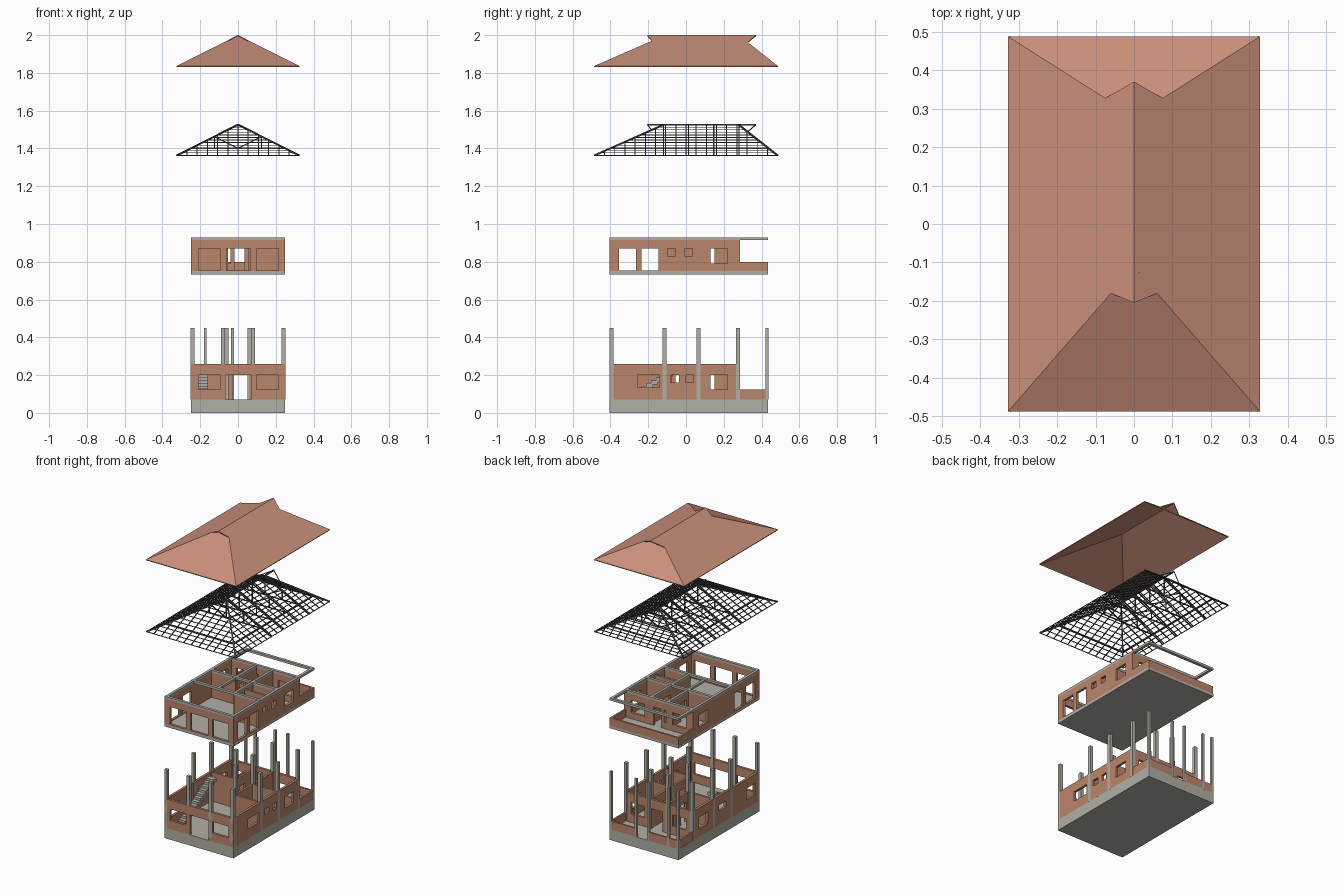
import bpy, bmesh
from mathutils import Vector

if "Cube" in bpy.data.objects:
    bpy.data.objects.remove(bpy.data.objects["Cube"])


def material(name, r, g, b):
    m = bpy.data.materials.new(name)
    m.diffuse_color = (r, g, b, 1)
    m.use_nodes = True
    m.node_tree.nodes["Principled BSDF"].inputs["Base Color"].default_value = m.diffuse_color
    return m


BRICK = material("brick", 0.50, 0.24, 0.15)
TILE = material("roof_tile", 0.60, 0.28, 0.20)
CONCRETE = material("concrete", 0.45, 0.43, 0.38)
STEEL = material("dark_steel", 0.08, 0.08, 0.085)


def finish(name, bm, mat):
    me = bpy.data.meshes.new(name)
    bmesh.ops.recalc_face_normals(bm, faces=bm.faces)
    bm.to_mesh(me)
    bm.free()
    ob = bpy.data.objects.new(name, me)
    me.materials.append(mat)
    bpy.context.collection.objects.link(ob)
    return ob


def add_box(bm, x0, x1, y0, y1, z0, z1):
    for v in bmesh.ops.create_cube(bm, size=1)["verts"]:
        v.co = Vector((x1 if v.co.x > 0 else x0, y1 if v.co.y > 0 else y0, z1 if v.co.z > 0 else z0))


def boxes(name, items, mat):
    bm = bmesh.new()
    for b in items:
        add_box(bm, *b)
    return finish(name, bm, mat)


def wall(name, axis, c, a0, a1, z0, z1, holes=(), t=0.016):
    """Wall along an axis at position c; each hole is (start, end, bottom, top)."""
    us = sorted({a0, a1, *[h[0] for h in holes], *[h[1] for h in holes]})
    zs = sorted({z0, z1, *[h[2] for h in holes], *[h[3] for h in holes]})
    bm = bmesh.new()
    grid = {}
    for i, u in enumerate(us):
        for j, z in enumerate(zs):
            grid[i, j] = bm.verts.new((u, c, z) if axis == "x" else (c, u, z))
    for i in range(len(us) - 1):
        for j in range(len(zs) - 1):
            u, z = (us[i] + us[i + 1]) / 2, (zs[j] + zs[j + 1]) / 2
            if not any(h[0] < u < h[1] and h[2] < z < h[3] for h in holes):
                bm.faces.new((grid[i, j], grid[i + 1, j], grid[i + 1, j + 1], grid[i, j + 1]))
    ob = finish(name, bm, BRICK)
    mod = ob.modifiers.new("thickness", "SOLIDIFY")
    mod.thickness, mod.offset = t, 0
    return ob


def struts(name, segs, w):
    bm = bmesh.new()
    for p, q in segs:
        p, q = Vector(p), Vector(q)
        d = q - p
        if d.length < 0.004:
            continue
        rot = d.to_track_quat("Z", "Y")
        for v in bmesh.ops.create_cube(bm, size=1)["verts"]:
            v.co = (p + q) / 2 + rot @ Vector((v.co.x * w, v.co.y * w, v.co.z * d.length))
    return finish(name, bm, STEEL)


Y0, YB, Y1 = -0.405, 0.285, 0.435   # front, back wall, terrace edge

# ---- ground floor ----
boxes("foundation_slab", [(-0.25, 0.25, Y0, Y1, 0, 0.07)], CONCRETE)
Z0, Z1, ZT = 0.07, 0.26, 0.20
W = lambda a, b, s=0.125: (a, b, s, ZT)
wall("ground_front_wall", "x", Y0 + 0.008, -0.25, 0.25, Z0, Z1,
     [W(-0.21, -0.095), W(-0.065, 0.07, Z0), W(0.097, 0.215)])
wall("ground_back_wall", "x", YB - 0.008, -0.25, 0.25, Z0, Z1,
     [W(-0.20, -0.10), W(-0.03, 0.05, Z0), W(0.10, 0.20)])
wall("ground_right_wall", "y", 0.242, Y0 + 0.016, YB - 0.016, Z0, Z1,
     [W(-0.256, -0.14, 0.135), W(-0.08, -0.037, 0.16), W(0, 0.04, 0.16), W(0.13, 0.22)])
wall("ground_left_wall", "y", -0.242, Y0 + 0.016, YB - 0.016, Z0, Z1,
     [W(-0.36, -0.27), W(-0.055, 0.013, 0.16), W(0.13, 0.22)])
wall("ground_cross_wall_right", "x", -0.12, 0.06, 0.234, Z0, Z1, t=0.014)
wall("ground_middle_wall", "x", 0.065, -0.234, -0.06, Z0, Z1, t=0.014)
wall("ground_middle_wall_right", "x", 0.065, 0.06, 0.234, Z0, Z1, t=0.014)
wall("ground_hall_wall_right", "y", 0.06, -0.12, YB - 0.016, Z0, Z1,
     [W(-0.075, 0.0, Z0), W(0.09, 0.15, Z0)], t=0.014)
wall("ground_hall_wall_left", "y", -0.06, 0.065, YB - 0.016, Z0, Z1, [W(0.09, 0.15, Z0)], t=0.014)
for s in (-1, 1):
    wall("ground_terrace_side", "y", s * 0.243, YB, Y1 - 0.012, Z0, 0.125, t=0.012)
wall("ground_terrace_left", "x", Y1 - 0.006, -0.249, -0.035, Z0, 0.125, t=0.012)
wall("ground_terrace_right", "x", Y1 - 0.006, 0.06, 0.249, Z0, 0.125, t=0.012)

# columns on a grid, thinner along the terrace
cols = [(x, -0.3945, 0.0105) for x in (-0.2405, -0.08, 0.08, 0.2405)]
cols += [(x, y, 0.0105) for x in (-0.2405, -0.062, 0.062, 0.2405) for y in (-0.115, 0.067, 0.2755)]
cols += [(x, 0.428, 0.0075) for x in (-0.243, -0.173, -0.03, 0.062, 0.243)]
boxes("columns", [(x - r, x + r, y - r, y + r, Z0, 0.45) for x, y, r in cols
                  if (x, y) != (-0.062, -0.115)], CONCRETE)

# staircase
N = 13
boxes("staircase", [(-0.212, -0.16, -0.34 + i * 0.026, -0.305 + i * 0.026,
                     Z0 + i * 0.0146 - (0.008 if i else 0), Z0 + (i + 1) * 0.0146)
                    for i in range(N)], CONCRETE)

# ---- upper floor ----
boxes("upper_slab", [(-0.25, 0.25, Y0, Y1, 0.732, 0.75)], CONCRETE)
Z0, Z1, ZT = 0.75, 0.914, 0.87
wall("upper_front_wall", "x", Y0 + 0.008, -0.25, 0.25, Z0, Z1,
     [W(-0.21, -0.095, 0.755), W(-0.06, 0.067, 0.755), W(0.097, 0.215, 0.755)])
wall("upper_back_wall", "x", YB - 0.008, -0.25, 0.25, Z0, Z1,
     [W(-0.20, -0.10, 0.79), W(-0.055, -0.04, 0.79), W(-0.018, 0.035, Z0), W(0.10, 0.20, 0.79)])
front_pair = [W(-0.356, -0.266, 0.755), W(-0.235, -0.145, 0.755)]
wall("upper_right_wall", "y", 0.242, Y0 + 0.016, YB - 0.016, Z0, Z1,
     front_pair + [W(-0.097, -0.055, 0.83), W(-0.008, 0.034, 0.83), W(0.13, 0.22, 0.79)])
wall("upper_left_wall", "y", -0.242, Y0 + 0.016, YB - 0.016, Z0, Z1,
     front_pair + [W(0.13, 0.22, 0.79)])
wall("upper_cross_wall_right", "x", -0.12, 0.06, 0.234, Z0, Z1, t=0.014)
wall("upper_bath_wall", "x", -0.02, 0.06, 0.234, Z0, Z1, t=0.014)
for s in (-1, 1):
    a, b = sorted((s * 0.06, s * 0.234))
    wall("upper_middle_wall", "x", 0.065, a, b, Z0, Z1, t=0.014)
    wall("upper_hall_wall", "y", s * 0.06, -0.12 if s > 0 else 0.065, YB - 0.016, Z0, Z1,
         [W(0.09, 0.15, Z0)], t=0.014)
    wall("upper_terrace_side", "y", s * 0.243, YB, Y1 - 0.012, Z0, 0.80, t=0.012)
wall("upper_terrace_back", "x", Y1 - 0.006, -0.249, 0.249, Z0, 0.80, t=0.012)

# ring beams and cross beams
beams = [(-0.25, 0.25, y, y + 0.018, Z1, 0.929) for y in (Y0, -0.129, 0.056, YB - 0.018, Y1 - 0.018)]
beams += [(x, x + 0.018, Y0 + 0.001, Y1 - 0.001, Z1, 0.9285) for x in (-0.25, 0.232)]
beams += [(x - 0.008, x + 0.008, -0.12, YB - 0.01, Z1, 0.928) for x in (-0.06, 0.06)]
boxes("ring_beams", beams, CONCRETE)

# ---- roof frame ----
EX, EY, FA, BA = 0.324, 0.485, 0.367, 0.207   # eave half sizes, front and back hip runs
ze = lambda t: 1.363 + 0.163 * t
ring = lambda t: [(-EX * (1 - t), -EY + FA * t, ze(t)), (EX * (1 - t), -EY + FA * t, ze(t)),
                  (EX * (1 - t), EY - BA * t, ze(t)), (-EX * (1 - t), EY - BA * t, ze(t))]
battens, rafters, truss = [], [], []
for k in range(12):
    r = ring(k / 12)
    battens += [(r[i], r[(i + 1) % 4]) for i in range(4)]
for k in range(1, 18):
    y = -EY + k * 2 * EY / 18
    t = min(1, (y + EY) / FA, (EY - y) / BA)
    for s in (-1, 1):
        rafters.append(((s * EX, y, ze(0)), (s * EX * (1 - t), y, ze(t))))
for k in range(-5, 6):
    x = k * EX / 6
    t = 1 - abs(x) / EX
    rafters.append(((x, -EY, ze(0)), (x, -EY + FA * t, ze(t))))
    rafters.append(((x, EY, ze(0)), (x, EY - BA * t, ze(t))))
for y in (-0.12, 0.013, 0.147, 0.28):
    truss += [((-0.25, y, 1.40), (0.25, y, 1.40)), ((0, y, 1.40), (0, y, 1.525))]
    for s in (-1, 1):
        truss += [((s * EX, y, ze(0)), (0, y, ze(1))), ((s * 0.125, y, 1.40), (s * 0.125, y, 1.463)),
                  ((0, y, 1.40), (s * 0.125, y, 1.463))]
low, top = ring(0.235), ring(1)
truss += [(low[i], low[(i + 1) % 4]) for i in range(4)]
hips = [(a, b) for a, b in zip(ring(0), top)]
hips.append(((0, -0.205, ze(1)), (0, 0.37, ze(1))))
for s in (-1, 1):
    battens += [((0, -0.205, ze(1)), (s * 0.06, -0.18, ze(0.8165))),
                ((0, 0.37, ze(1)), (s * 0.075, 0.327, ze(0.77)))]
struts("roof_battens", battens, 0.004)
struts("roof_rafters", rafters, 0.005)
struts("roof_trusses", truss, 0.006)
struts("roof_hips_and_ridge", hips, 0.008)

# ---- tiled hip roof with overhanging gablets ----
bm = bmesh.new()
V = lambda x, y, t: bm.verts.new((x, y, 1.836 + 0.164 * t))
RX, RY = 0.327, 0.487
rf, rb = V(0, -0.205, 1), V(0, 0.37, 1)
pts = {s: (V(s * RX, -RY, 0), V(s * RX, RY, 0), V(s * 0.075, 0.327, 0.77), V(s * 0.06, -0.18, 0.8165))
       for s in (-1, 1)}
for s in (-1, 1):
    a, b, c, d = pts[s]
    f = (a, b, c, rb, rf, d)
    bm.faces.new(f if s > 0 else f[::-1])
(la, lb, lc, ld), (ra, rb2, rc, rd) = pts[-1], pts[1]
bm.faces.new((la, ra, rd, V(0, -0.111, 1), ld))
bm.faces.new((rb2, lb, lc, V(0, 0.279, 1), rc))
roof = finish("tiled_roof", bm, TILE)
if sum(p.normal.z for p in roof.data.polygons) < 0:
    roof.data.flip_normals()
mod = roof.modifiers.new("thickness", "SOLIDIFY")
mod.thickness, mod.offset = 0.006, -1
